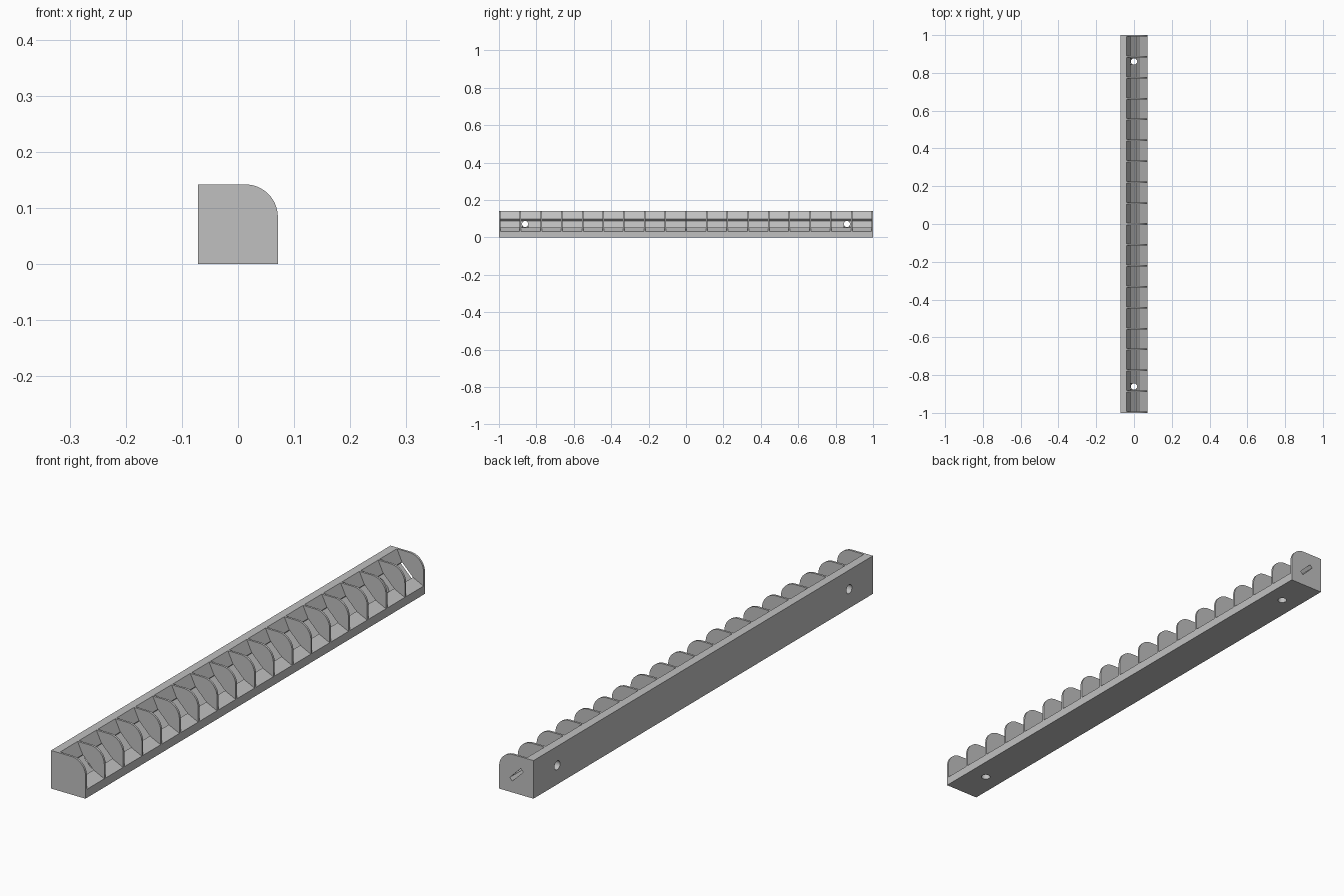
import bpy
import bmesh
import math

if "Cube" in bpy.data.objects:
    bpy.data.objects.remove(bpy.data.objects["Cube"], do_unlink=True)

HALF = 0.071          # half of the square section
TOP = 2 * HALF
WALL = 0.008          # divider thickness
POCKETS = 18
RADIUS = 0.058        # rounded shoulder of the dividers

grey = bpy.data.materials.new("plain grey")
grey.use_nodes = True
grey.diffuse_color = (0.53, 0.53, 0.53, 1)
grey.node_tree.nodes["Principled BSDF"].inputs["Base Color"].default_value = grey.diffuse_color


def extrude_profile(name, profile, y0, y1):
    """Extrude an (x, z) outline along y."""
    bm = bmesh.new()
    face = bm.faces.new([bm.verts.new((x, y0, z)) for x, z in profile])
    out = bmesh.ops.extrude_face_region(bm, geom=[face])
    verts = [v for v in out["geom"] if isinstance(v, bmesh.types.BMVert)]
    bmesh.ops.translate(bm, verts=verts, vec=(0, y1 - y0, 0))
    bmesh.ops.recalc_face_normals(bm, faces=bm.faces)
    mesh = bpy.data.meshes.new(name)
    bm.to_mesh(mesh)
    bm.free()
    mesh.materials.append(grey)
    obj = bpy.data.objects.new(name, mesh)
    bpy.context.collection.objects.link(obj)
    return obj


def select_only(obj):
    bpy.ops.object.select_all(action="DESELECT")
    obj.select_set(True)
    bpy.context.view_layer.objects.active = obj


def mirror(p):
    """Reflect a section point across the rising diagonal."""
    return (p[1] - HALF, p[0] + HALF)


# Channel section: lip, sloped floor, diagonal strip slot, sloped back wall
lip = (HALF, 0.032)
rim = (0.027, 0.053)
deep = (0.0165, 0.0425)
slot = [rim, deep, mirror(deep), mirror(rim)]
body_profile = [(-HALF, 0), (HALF, 0), lip] + slot + [mirror(lip), (-HALF, TOP)]
body = extrude_profile("channel_body", body_profile, -1, 1)

# Screw holes through the back wall and the base
for y in (-0.86, 0.86):
    for location, rotation in (((-HALF, y, HALF), (0, math.pi / 2, 0)),
                               ((0, y, 0), (0, 0, 0))):
        bpy.ops.mesh.primitive_cylinder_add(vertices=32, radius=0.0165, depth=0.142,
                                            location=location, rotation=rotation)
        cutter = bpy.context.object
        cutter.name = "hole_cutter"
        cutter.hide_render = True
        mod = body.modifiers.new("screw_hole", "BOOLEAN")
        mod.operation = "DIFFERENCE"
        mod.solver = "EXACT"
        mod.object = cutter
        select_only(body)
        bpy.ops.object.modifier_apply(modifier=mod.name)
        bpy.data.objects.remove(cutter, do_unlink=True)
select_only(body)
bpy.ops.object.shade_smooth_by_angle(angle=math.radians(25))

# Dividers with a rounded shoulder; only the front end wall closes the slot
shoulder = []
for i in range(17):
    a = math.pi / 2 * i / 16
    shoulder.append((HALF - RADIUS + RADIUS * math.cos(a), TOP - RADIUS + RADIUS * math.sin(a)))
outer = [lip] + shoulder + [mirror(lip)]
pitch = (2 - WALL) / POCKETS
for i in range(POCKETS + 1):
    y = -1 + i * pitch
    inner = slot[::-1] if i == 0 else [mirror(rim), rim]
    name = {0: "front_end_wall", POCKETS: "back_end_wall"}.get(i, f"divider_{i}")
    select_only(extrude_profile(name, outer + inner, y, y + WALL))
    bpy.ops.object.shade_smooth_by_angle(angle=math.radians(25))
